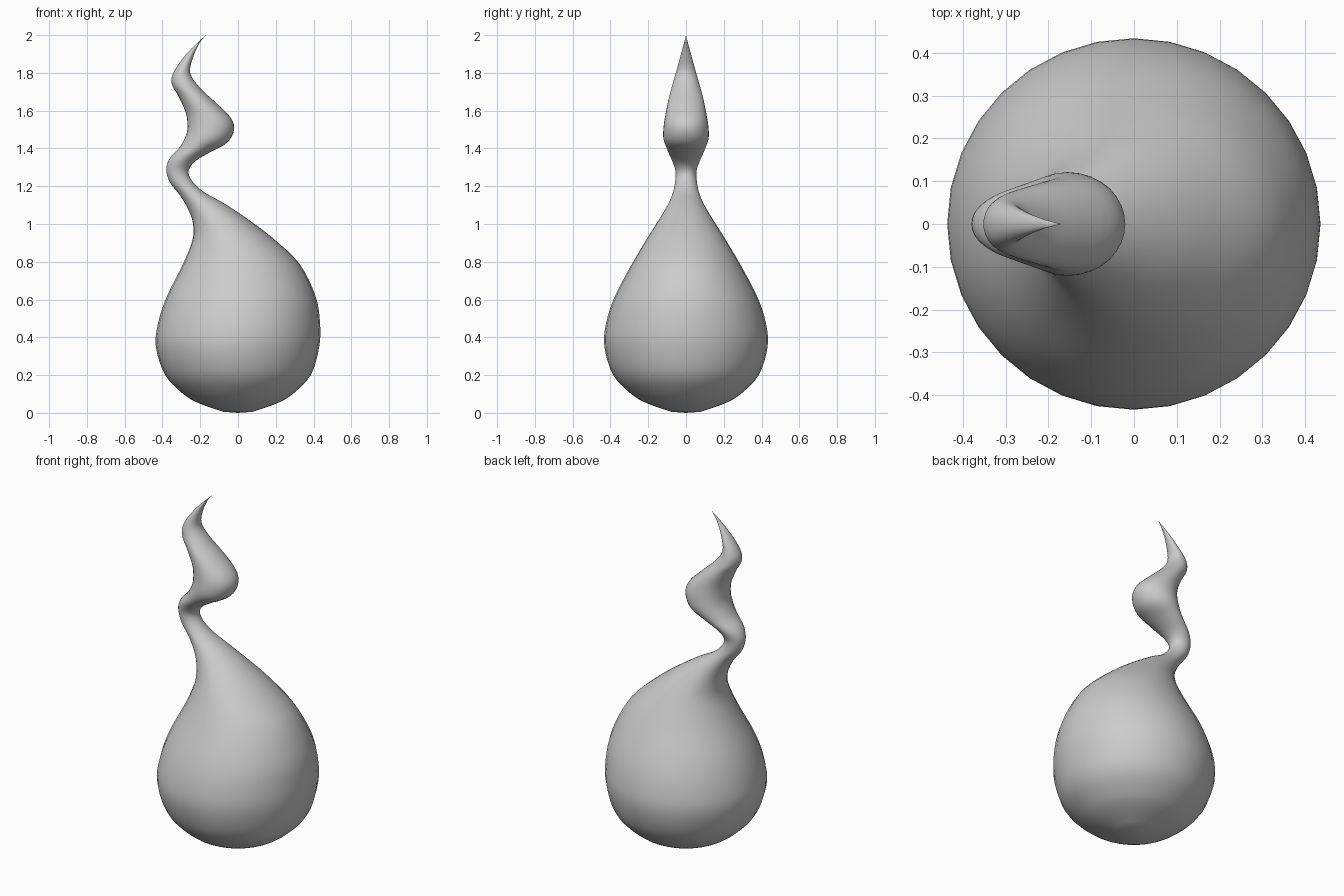
import bpy, bmesh, math
from mathutils import Vector

SEGMENTS = 32
STEPS = 4

# Cross-sections: left x, left z, right x, right z, half depth in y
sections = [
    (-0.08, 0.006, 0.08, 0.006, 0.08),
    (-0.205, 0.05, 0.205, 0.05, 0.205),
    (-0.29, 0.10, 0.29, 0.10, 0.29),
    (-0.385, 0.20, 0.385, 0.20, 0.385),
    (-0.435, 0.35, 0.43, 0.35, 0.432),
    (-0.422, 0.48, 0.434, 0.48, 0.422),
    (-0.375, 0.62, 0.41, 0.62, 0.375),
    (-0.29, 0.79, 0.325, 0.79, 0.285),
    (-0.24, 0.92, 0.19, 0.92, 0.208),
    (-0.24, 1.01, 0.06, 1.02, 0.148),
    (-0.265, 1.08, -0.075, 1.11, 0.10),
    (-0.306, 1.15, -0.174, 1.165, 0.072),
    (-0.36, 1.22, -0.237, 1.22, 0.058),
    (-0.38, 1.29, -0.262, 1.275, 0.056),
    (-0.36, 1.35, -0.232, 1.327, 0.075),
    (-0.306, 1.41, -0.148, 1.38, 0.10),
    (-0.272, 1.48, -0.058, 1.43, 0.12),
    (-0.268, 1.54, -0.021, 1.50, 0.118),
    (-0.28, 1.60, -0.04, 1.565, 0.108),
    (-0.317, 1.68, -0.12, 1.645, 0.092),
    (-0.35, 1.74, -0.20, 1.72, 0.074),
    (-0.343, 1.80, -0.253, 1.80, 0.054),
    (-0.282, 1.89, -0.235, 1.89, 0.029),
    (-0.215, 1.96, -0.203, 1.96, 0.010),
]


def smooth_rows(rows):
    """Catmull-Rom interpolation through the cross-sections."""
    rows = [Vector(r) for r in rows]
    out = []
    for i in range(len(rows) - 1):
        a, b, c, d = (rows[max(0, min(len(rows) - 1, i + k))] for k in (-1, 0, 1, 2))
        for s in range(STEPS):
            t = s / STEPS
            out.append(0.5 * (2 * b + (c - a) * t + (2 * a - 5 * b + 4 * c - d) * t ** 2
                              + (3 * b - a - 3 * c + d) * t ** 3))
    return out + [rows[-1]]


# Flame: round base, bent neck and curling tip lofted in one skin
bm = bmesh.new()
rings = []
for xl, zl, xr, zr, hy in smooth_rows(sections):
    ring = []
    for k in range(SEGMENTS):
        a = math.tau * k / SEGMENTS
        t = (1 + math.cos(a)) / 2
        ring.append(bm.verts.new((xl + (xr - xl) * t, hy * math.sin(a), zl + (zr - zl) * t)))
    rings.append(ring)
for low, high in zip(rings, rings[1:]):
    for k in range(SEGMENTS):
        n = (k + 1) % SEGMENTS
        bm.faces.new((low[k], low[n], high[n], high[k]))

# Closed bottom and pointed tip
for ring, point in ((rings[0], (0, 0, 0)), (rings[-1], (-0.17, 0, 2.0))):
    pole = bm.verts.new(point)
    for k in range(SEGMENTS):
        bm.faces.new((ring[k], ring[(k + 1) % SEGMENTS], pole))
bmesh.ops.recalc_face_normals(bm, faces=bm.faces)
for f in bm.faces:
    f.smooth = True

mesh = bpy.data.meshes.new("flame")
bm.to_mesh(mesh)
bm.free()
bpy.context.collection.objects.link(bpy.data.objects.new("flame", mesh))
